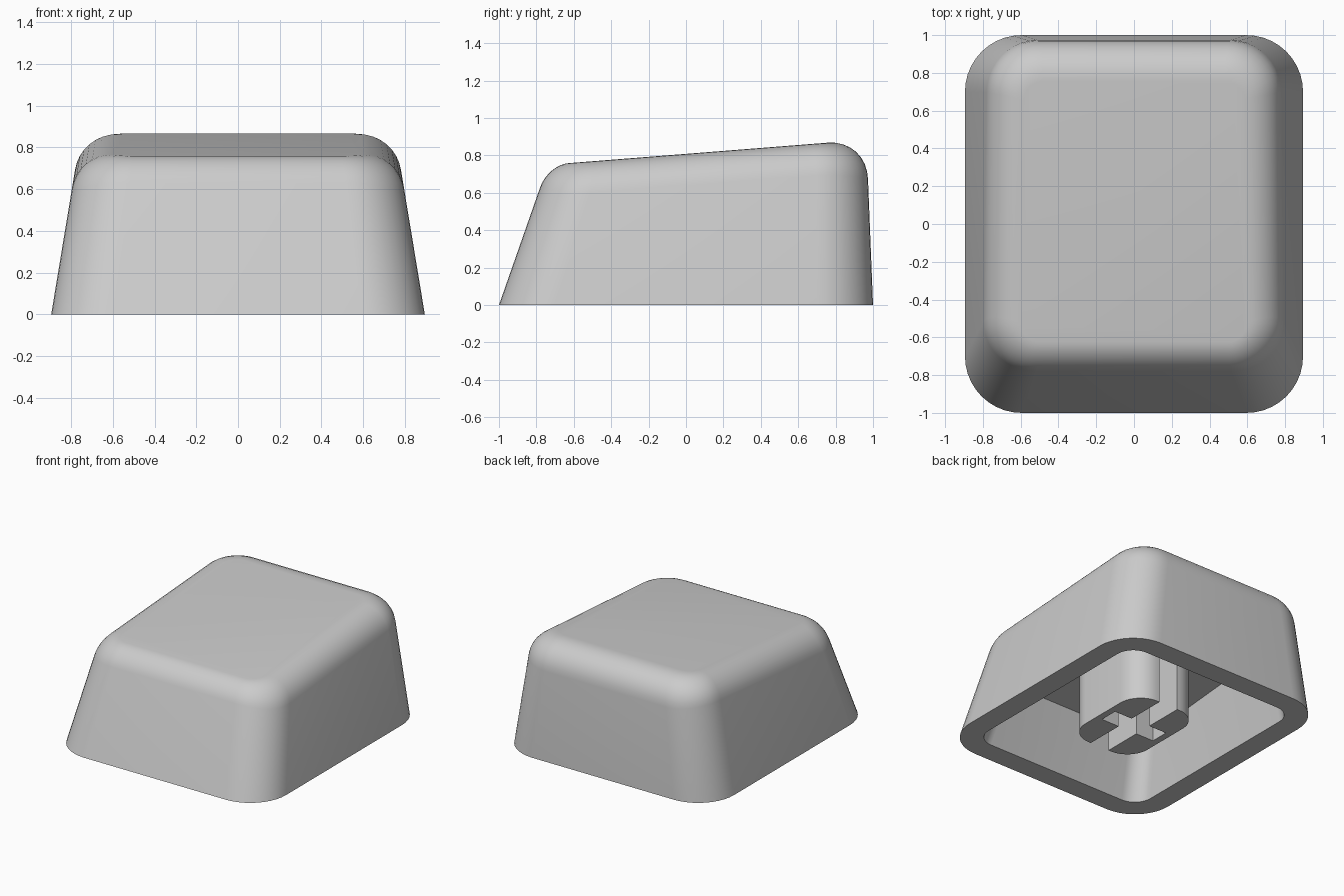
import bpy, bmesh, math

if "Cube" in bpy.data.objects:
    bpy.data.objects.remove(bpy.data.objects["Cube"])

STEPS = 10          # segments per rounded corner
ARC = 8             # segments across the top fillet
TILT = 0.079        # slope of the top face

grey = bpy.data.materials.new("light_grey")
grey.use_nodes = True
grey.diffuse_color = (0.6, 0.6, 0.6, 1)
grey.node_tree.nodes["Principled BSDF"].inputs["Base Color"].default_value = (0.6, 0.6, 0.6, 1)


def finish(name, bm):
    bmesh.ops.recalc_face_normals(bm, faces=bm.faces)
    mesh = bpy.data.meshes.new(name)
    bm.to_mesh(mesh)
    bm.free()
    mesh.materials.append(grey)
    obj = bpy.data.objects.new(name, mesh)
    bpy.context.collection.objects.link(obj)
    bpy.ops.object.select_all(action='DESELECT')
    obj.select_set(True)
    bpy.context.view_layer.objects.active = obj
    bpy.ops.object.shade_smooth_by_angle(angle=math.radians(35))


# Corner directions, walked counter-clockwise
DIRS = [(sx, sy, (q + i / STEPS) * math.pi / 2)
        for q, (sx, sy) in enumerate([(1, 1), (-1, 1), (-1, -1), (1, -1)])
        for i in range(STEPS + 1)]


def rounded(d, hx, front, back, r):
    """Point of a rounded rectangle in one corner direction."""
    sx, sy, a = d
    y = back - r if sy > 0 else front + r
    return sx * (hx - r) + r * math.cos(a), y + r * math.sin(a)


def wall(d, z, thick=0.0, r=0.3, inset=(0, 0, 0)):
    """Point on the leaning side wall at height z."""
    x, y = rounded(d, 0.895 - 0.165 * z - thick - inset[0],
                   -1 + 0.35 * z + thick + inset[1],
                   1 - 0.04 * z - thick - inset[2], r)
    return x, y, z


def on_plane(d, base, **kw):
    """Where the wall meets the tilted plane z = base + TILT * y."""
    z = base
    for _ in range(8):
        z = base + TILT * wall(d, z, **kw)[1]
    return wall(d, z, **kw)


def fillet(d):
    """Arc from the wall over to the top face."""
    s, c = math.sin(d[2]), math.cos(d[2])
    reach = 0.17 * c * c + (0.21 if s > 0 else 0.12) * s * s
    p1 = on_plane(d, 0.808, r=0.27)
    p0 = wall(d, p1[2] - reach, r=0.275)
    p2 = on_plane(d, 0.808, r=0.1, inset=(0.17, 0.11, 0.21))
    pts = []
    for i in range(ARC + 1):
        t = i / ARC
        w = ((1 - t) ** 2, 2 * t * (1 - t) * 0.77, t * t)
        pts.append(tuple(sum(k * p[j] for k, p in zip(w, (p0, p1, p2))) / sum(w)
                         for j in range(3)))
    return pts


# Hollow cap shell: ceiling, inner wall, rim, outer wall, fillet, top
arcs = [fillet(d) for d in DIRS]
rings = [[on_plane(d, 0.49, thick=0.165, r=0.13) for d in DIRS],
         [wall(d, 0, thick=0.165, r=0.14) for d in DIRS],
         [wall(d, 0) for d in DIRS]]
rings += [[arc[i] for arc in arcs] for i in range(ARC + 1)]

bm = bmesh.new()
loops = [[bm.verts.new(p) for p in ring] for ring in rings]
n = len(DIRS)
for a, b in zip(loops, loops[1:]):
    for i in range(n):
        j = (i + 1) % n
        bm.faces.new((a[i], a[j], b[j], b[i]))
bm.faces.new(loops[0])
bm.faces.new(loops[-1])
finish("cap_shell", bm)

# Stem: two notched halves that leave a cross-shaped slot between them
SLOT, ARM, ARM_END = 0.08, 0.07, 0.23
outline = [rounded(d, 0.37, -0.28, 0.28, 0.18) for d in DIRS if d[1] > 0]
outline += [(-0.37, SLOT), (-ARM, SLOT), (-ARM, ARM_END),
            (ARM, ARM_END), (ARM, SLOT), (0.37, SLOT)]
for name, sign in (("stem_left_half", 1), ("stem_right_half", -1)):
    bm = bmesh.new()
    base = bm.faces.new([bm.verts.new((sign * v, -sign * u, 0)) for u, v in outline])
    top = bmesh.ops.extrude_face_region(bm, geom=[base], use_keep_orig=True)
    bmesh.ops.translate(bm, vec=(0, 0, 0.56),
                        verts=[v for v in top["geom"] if isinstance(v, bmesh.types.BMVert)])
    finish(name, bm)
